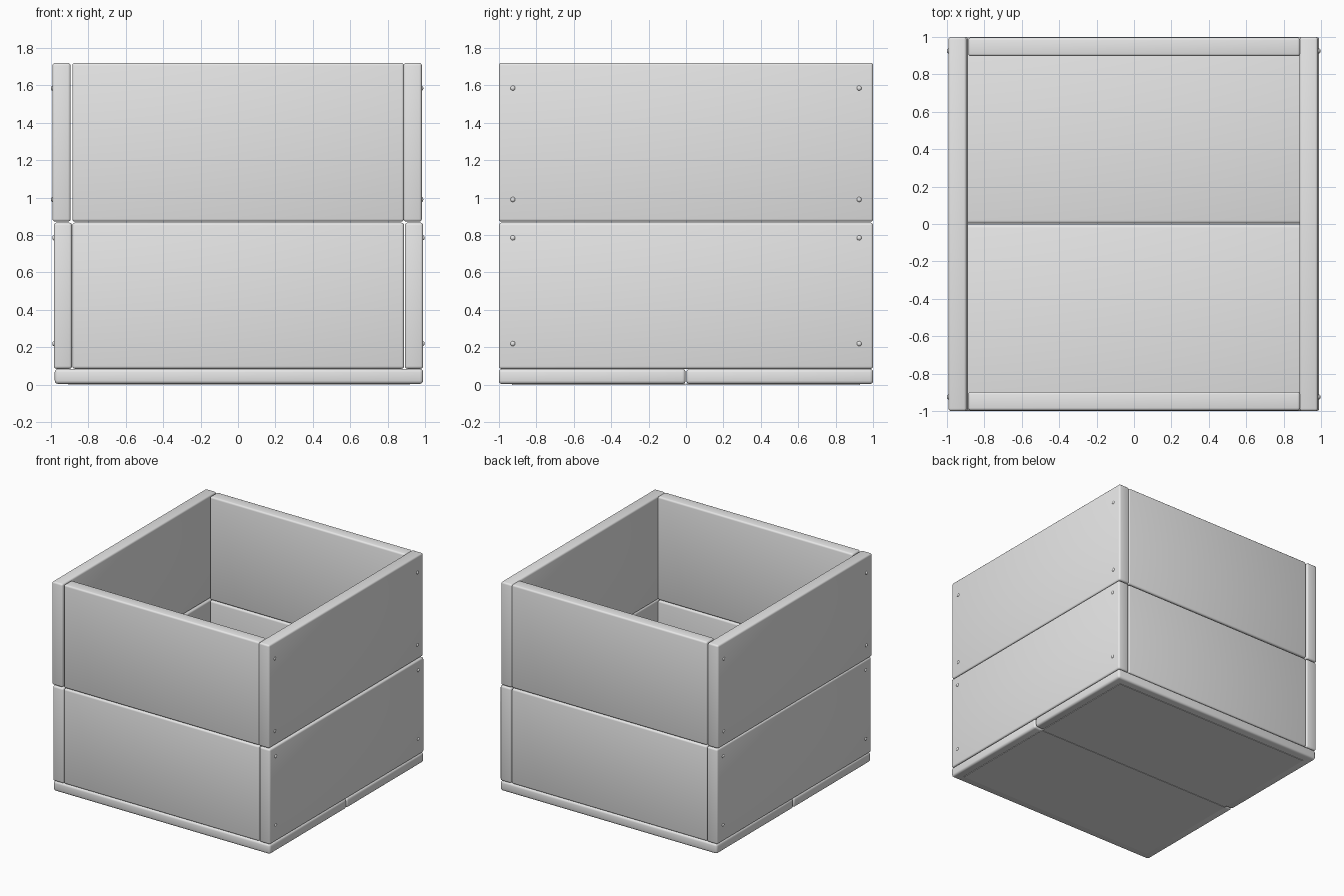
import bpy
import math

if "Cube" in bpy.data.objects:
    bpy.data.objects.remove(bpy.data.objects["Cube"], do_unlink=True)

# Single flat grey
grey = bpy.data.materials.new("light_grey")
grey.use_nodes = True
GREY = (0.8, 0.8, 0.8, 1.0)
grey.diffuse_color = GREY
grey.node_tree.nodes["Principled BSDF"].inputs["Base Color"].default_value = GREY


def finish(obj, name):
    obj.name = name
    obj.data.materials.append(grey)
    bpy.ops.object.shade_smooth_by_angle(angle=math.radians(35))
    return obj


def plank(name, x, y, z, bevel=0.014):
    """Rounded board from (min, max) ranges on each axis."""
    spans = (x, y, z)
    bpy.ops.mesh.primitive_cube_add(size=1, location=[(a + b) / 2 for a, b in spans])
    obj = bpy.context.object
    obj.scale = [b - a for a, b in spans]
    bpy.ops.object.transform_apply(location=False, rotation=False, scale=True)
    if bevel:
        mod = obj.modifiers.new("rounded_edges", 'BEVEL')
        mod.width = bevel
        mod.segments = 3
        bpy.ops.object.modifier_apply(modifier=mod.name)
    return finish(obj, name)


def screw(name, x, y, z):
    """Shallow domed screw head facing sideways."""
    bpy.ops.mesh.primitive_uv_sphere_add(segments=16, ring_count=8, radius=0.013,
                                         location=(x, y, z),
                                         rotation=(0, math.pi / 2, 0))
    obj = bpy.context.object
    obj.scale.z = 0.6
    bpy.ops.object.transform_apply(location=False, rotation=True, scale=True)
    finish(obj, name)


# Floor: two boards side by side, each with a thin panel underneath
for side, y, panel_y in (("front", (-1.0, -0.002), (-0.93, -0.002)),
                         ("back", (0.002, 1.0), (0.002, 0.93))):
    plank(f"{side}_floor_board", (-0.98, 0.99), y, (0.004, 0.085), 0.018)
    plank(f"{side}_underside_panel", (-0.91, 0.92), panel_y, (0.0, 0.008), 0)

# Walls: two tiers of boards; the upper tier sits slightly to the right
TIERS = (("lower", 0.0, (0.085, 0.866), (0.22, 0.785)),
         ("upper", -0.007, (0.872, 1.72), (0.99, 1.585)))
for tier, shift, z, screw_heights in TIERS:
    for side, y in (("front", (-0.997, -0.897)), ("back", (0.897, 0.997))):
        plank(f"{tier}_{side}_board", (-0.886, 0.888), y, z)
    for side, x in (("right", (-0.985, -0.888)), ("left", (0.892, 0.99))):
        x = (x[0] + shift, x[1] + shift)
        plank(f"{tier}_{side}_board", x, (-1.0, 1.0), z)
        face = x[0] if side == "right" else x[1]
        # Screws near both ends of each side board
        for sy in (-0.925, 0.925):
            for sz in screw_heights:
                screw(f"{tier}_{side}_screw", face, sy, sz)
